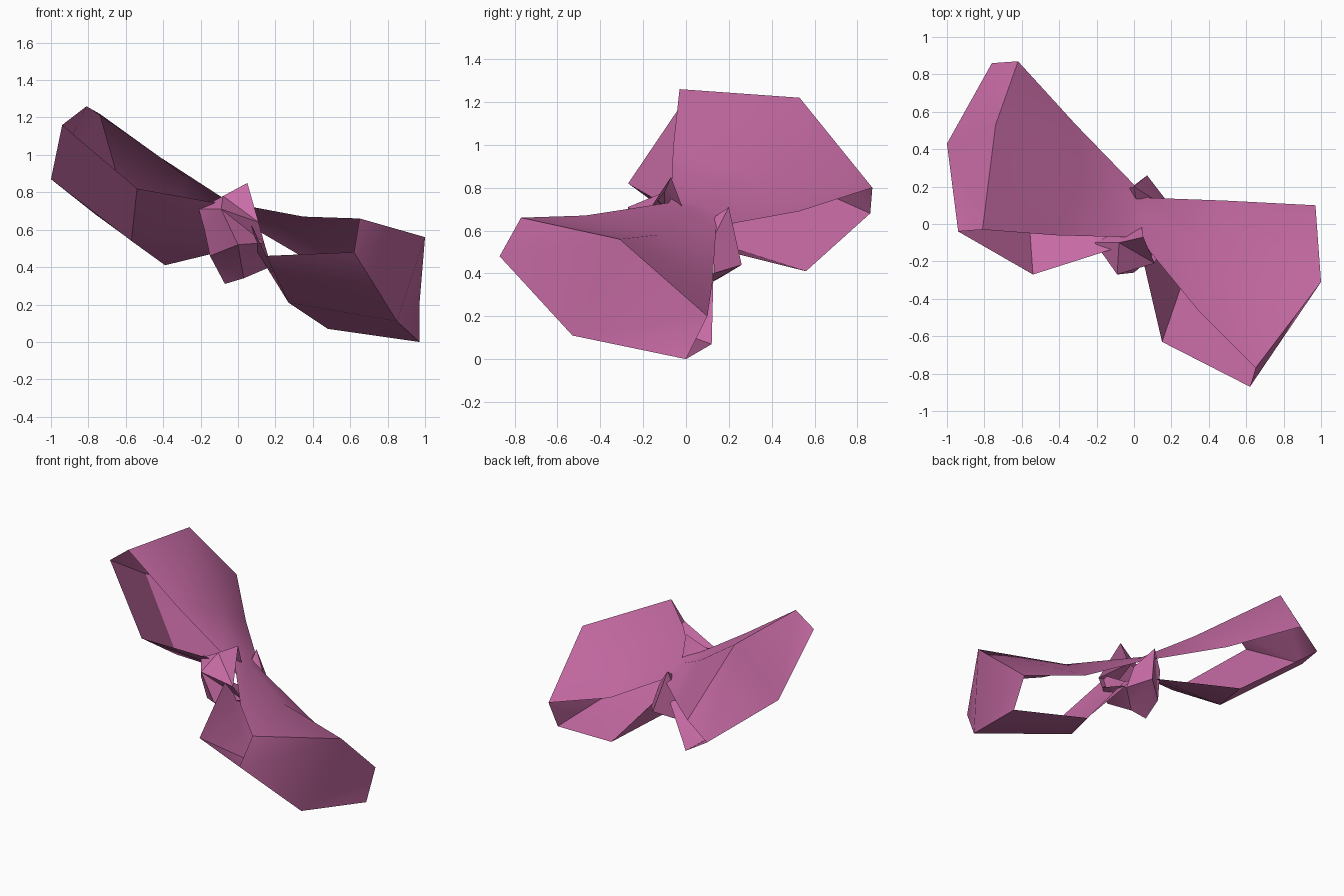
import bpy, bmesh, math

pink = bpy.data.materials.new("pink ribbon")
pink.diffuse_color = (0.58, 0.15, 0.38, 1)


def strip(name, rows, smooth=30):
    """Triangulated sheet through rows of equally many points."""
    bm = bmesh.new()
    grid = [[bm.verts.new(p) for p in row] for row in rows]
    for a, b in zip(grid, grid[1:]):
        for i in range(len(a) - 1):
            bm.faces.new((a[i], a[i + 1], b[i + 1]))
            bm.faces.new((a[i], b[i + 1], b[i]))
    bmesh.ops.recalc_face_normals(bm, faces=bm.faces)
    mesh = bpy.data.meshes.new(name)
    bm.to_mesh(mesh)
    bm.free()
    mesh.materials.append(pink)
    ob = bpy.data.objects.new(name, mesh)
    bpy.context.collection.objects.link(ob)
    bpy.ops.object.select_all(action='DESELECT')
    ob.select_set(True)
    bpy.context.view_layer.objects.active = ob
    bpy.ops.object.shade_smooth_by_angle(angle=math.radians(smooth))


# Each row runs front edge / middle / back edge across the ribbon.
# Right loop: from under the knot, round the end, back over the top
right_loop = [
    [(0.05, -0.20, 0.67), (0.06, -0.02, 0.55), (0.12, 0.13, 0.47)],   # lower neck
    [(0.15, -0.63, 0.46), (0.27, -0.28, 0.21), (0.48, 0.12, 0.07)],   # underside
    [(0.62, -0.87, 0.48), (0.85, -0.53, 0.11), (0.97, 0.00, 0.00)],   # lower end
    [(0.65, -0.77, 0.66), (1.00, -0.31, 0.56), (0.97, 0.10, 0.20)],   # upper end
    [(0.35, -0.47, 0.67), (0.44, -0.13, 0.58), (0.49, 0.125, 0.37)],  # top band
    [(0.03, -0.08, 0.73), (0.04, 0.04, 0.70), (0.08, 0.14, 0.61)],    # upper neck
]
# Left loop: over the top, round the raised end, back to under the knot
left_loop = [
    [(-0.05, -0.07, 0.75), (-0.02, 0.06, 0.72), (0.01, 0.20, 0.63)],   # upper neck
    [(-0.42, -0.06, 0.99), (-0.28, 0.25, 0.88), (-0.31, 0.53, 0.69)],  # top band
    [(-0.81, -0.03, 1.26), (-0.74, 0.53, 1.22), (-0.62, 0.87, 0.80)],  # upper end
    [(-0.94, -0.04, 1.16), (-1.00, 0.43, 0.87), (-0.76, 0.86, 0.68)],  # lower end
    [(-0.54, -0.27, 0.82), (-0.57, 0.15, 0.54), (-0.39, 0.56, 0.41)],  # underside
    [(-0.10, -0.13, 0.74), (-0.08, 0.03, 0.60), (-0.02, 0.20, 0.50)],  # lower neck
]
strip("bow_loops", right_loop + left_loop)

# Knot band wrapped under the pinched ribbon, its top tucked below the ribbon
strip("knot", [
    [(-0.05, -0.02, 0.66), (0.00, -0.02, 0.68), (0.04, -0.01, 0.69)],
    [(-0.21, -0.10, 0.71), (-0.08, -0.10, 0.78), (0.05, -0.07, 0.85)],
    [(-0.18, -0.14, 0.60), (-0.09, -0.27, 0.71), (0.11, -0.21, 0.64)],
    [(-0.15, -0.12, 0.46), (0.00, -0.26, 0.52), (0.14, -0.14, 0.53)],
    [(-0.07, 0.03, 0.31), (0.03, 0.01, 0.34), (0.17, 0.09, 0.43)],
    [(-0.06, 0.16, 0.38), (0.07, 0.26, 0.44), (0.17, 0.13, 0.40)],
    [(-0.06, 0.18, 0.58), (0.00, 0.20, 0.71), (0.11, 0.13, 0.57)],
    [(-0.02, 0.06, 0.62), (0.02, 0.07, 0.62), (0.06, 0.07, 0.60)],
])
